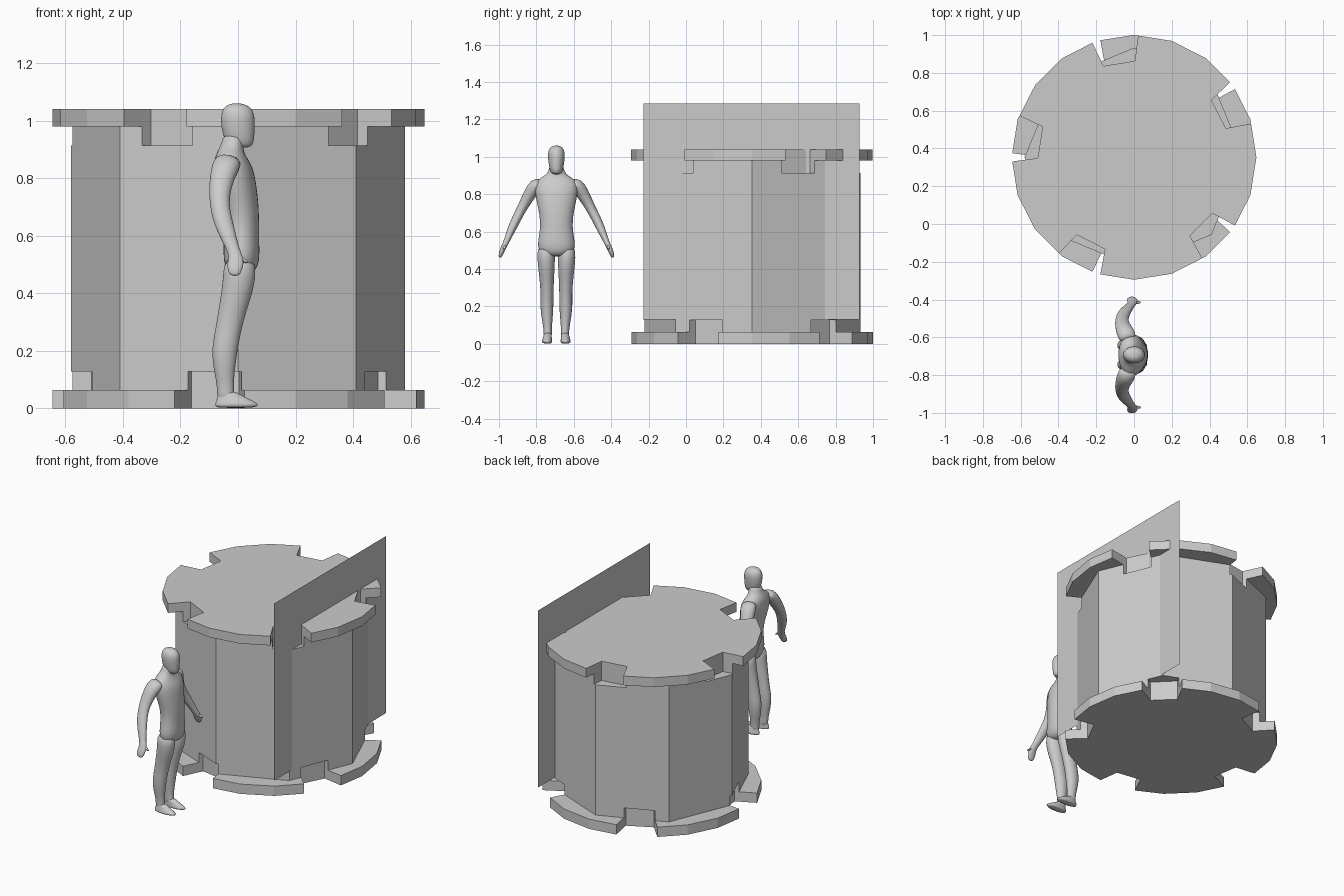
import bpy, bmesh, math
from mathutils import Vector

CY = 0.353      # drum axis in y
MY = -0.693     # figure axis in y


def make(name, bm):
    bmesh.ops.recalc_face_normals(bm, faces=bm.faces)
    me = bpy.data.meshes.new(name)
    bm.to_mesh(me)
    bm.free()
    ob = bpy.data.objects.new(name, me)
    bpy.context.collection.objects.link(ob)
    return ob


def add_prism(bm, pts, z0, z1):
    lo = [bm.verts.new((x, y, z0)) for x, y in pts]
    hi = [bm.verts.new((x, y, z1)) for x, y in pts]
    bm.faces.new(lo[::-1])
    bm.faces.new(hi)
    n = len(pts)
    for i in range(n):
        j = (i + 1) % n
        bm.faces.new((lo[i], lo[j], hi[j], hi[i]))


def drum(name, sides, r, z0, z1):
    bm = bmesh.new()
    add_prism(bm, [(r * math.cos(2 * math.pi * i / sides), CY + r * math.sin(2 * math.pi * i / sides))
                   for i in range(sides)], z0, z1)
    return make(name, bm)


# five tapered notches around the axis
def notch_cutter(name, start, z0, z1):
    bm = bmesh.new()
    for k in range(5):
        a = math.radians(start + 72 * k)
        c, s = math.cos(a), math.sin(a)
        add_prism(bm, [(r * c - t * s, CY + r * s + t * c) for r, t in
                       ((0.503, -0.084), (0.75, -0.157), (0.75, 0.157), (0.503, 0.084))], z0, z1)
    ob = make(name, bm)
    ob.hide_render = True
    return ob


def cut(ob, cutter):
    m = ob.modifiers.new("notches", 'BOOLEAN')
    m.operation = 'DIFFERENCE'
    m.solver = 'EXACT'
    m.object = cutter
    bpy.context.view_layer.objects.active = ob
    bpy.ops.object.modifier_apply(modifier=m.name)


# drum: octagonal body, two notched 20-sided end plates
body = drum("drum_body", 8, 0.58, 0.003, 1.036)
base = drum("base_plate", 20, 0.648, 0.0, 0.064)
top = drum("top_plate", 20, 0.648, 0.98, 1.04)
low_cut = notch_cutter("lower_notch_cutter", 45, -0.06, 0.128)
high_cut = notch_cutter("upper_notch_cutter", 27, 0.914, 1.1)
cut(body, low_cut)
cut(body, high_cut)
cut(base, low_cut)
cut(top, high_cut)
for c in (low_cut, high_cut):
    bpy.data.objects.remove(c)

# thin upright panel on the right side
bm = bmesh.new()
bm.faces.new([bm.verts.new((0.418, y, z)) for y, z in
              ((-0.228, 0.13), (0.928, 0.13), (0.928, 1.285), (-0.228, 1.285))])
make("side_panel", bm)


# figure: lofted tubes; section = (x, y, z, half depth, half width)
def loft(name, secs, sides=(1,), axis=None, n=16):
    bm = bmesh.new()
    for sgn in sides:
        rings = []
        for i, (x, y, z, a, b) in enumerate(secs):
            d = Vector((0, 0, 1))
            if axis == 'path':
                p, q = secs[max(i - 1, 0)], secs[min(i + 1, len(secs) - 1)]
                d = (Vector(q[:3]) - Vector(p[:3])).normalized()
            u = Vector((1, 0, 0))
            u = (u - d * u.dot(d)).normalized()
            v = d.cross(u)
            ring = []
            for k in range(n):
                t = 2 * math.pi * k / n
                co = Vector((x, y, z)) + u * a * math.cos(t) + v * b * math.sin(t)
                ring.append(bm.verts.new((co.x, MY + sgn * co.y, co.z)))
            rings.append(ring)
        for r0, r1 in zip(rings, rings[1:]):
            for k in range(n):
                bm.faces.new((r0[k], r0[(k + 1) % n], r1[(k + 1) % n], r1[k]))
        bm.faces.new(rings[0])
        bm.faces.new(rings[-1])
    for f in bm.faces:
        f.smooth = True
    ob = make(name, bm)
    m = ob.modifiers.new("smooth", 'SUBSURF')
    m.levels = m.render_levels = 1
    return ob


loft("torso", [(0.010, 0, 0.465, 0.035, 0.050), (0.012, 0, 0.49, 0.060, 0.098),
               (0.012, 0, 0.54, 0.065, 0.103), (0.012, 0, 0.60, 0.062, 0.090),
               (0.012, 0, 0.66, 0.063, 0.088), (0.004, 0, 0.72, 0.068, 0.098),
               (-0.008, 0, 0.78, 0.073, 0.112), (-0.016, 0, 0.84, 0.070, 0.120),
               (-0.026, 0, 0.875, 0.055, 0.108), (-0.025, 0, 0.90, 0.044, 0.062),
               (-0.018, 0, 0.92, 0.040, 0.043), (-0.012, 0, 0.96, 0.038, 0.038)])

loft("head", [(0.012, 0, 0.905, 0.030, 0.020), (0.008, 0, 0.920, 0.047, 0.033),
              (0.002, 0, 0.95, 0.056, 0.040), (0.000, 0, 0.985, 0.060, 0.045),
              (-0.001, 0, 1.02, 0.060, 0.047), (-0.002, 0, 1.045, 0.050, 0.039),
              (-0.005, 0, 1.058, 0.028, 0.022), (-0.005, 0, 1.06, 0.008, 0.008)])

loft("legs", [(0.005, 0.055, 0.53, 0.055, 0.045), (0.006, 0.055, 0.46, 0.058, 0.049),
              (-0.004, 0.053, 0.40, 0.055, 0.044), (-0.022, 0.051, 0.33, 0.049, 0.038),
              (-0.034, 0.050, 0.27, 0.046, 0.035), (-0.046, 0.051, 0.21, 0.046, 0.036),
              (-0.048, 0.050, 0.15, 0.040, 0.032), (-0.045, 0.047, 0.09, 0.030, 0.023),
              (-0.043, 0.046, 0.055, 0.030, 0.022), (-0.040, 0.046, 0.02, 0.032, 0.022)],
     sides=(1, -1))

loft("feet", [(-0.010, 0.048, 0.001, 0.068, 0.024), (-0.002, 0.050, 0.012, 0.080, 0.029),
              (-0.010, 0.049, 0.024, 0.068, 0.026), (-0.026, 0.047, 0.042, 0.046, 0.022),
              (-0.042, 0.046, 0.062, 0.030, 0.020)], sides=(1, -1))

loft("arms", [(-0.030, 0.075, 0.865, 0.045, 0.025), (-0.040, 0.110, 0.850, 0.050, 0.040),
              (-0.055, 0.140, 0.805, 0.044, 0.036), (-0.064, 0.168, 0.755, 0.038, 0.029),
              (-0.064, 0.195, 0.705, 0.034, 0.026), (-0.054, 0.220, 0.655, 0.034, 0.025),
              (-0.036, 0.243, 0.605, 0.029, 0.022), (-0.018, 0.264, 0.555, 0.022, 0.016),
              (-0.008, 0.275, 0.530, 0.024, 0.015), (-0.008, 0.288, 0.505, 0.030, 0.014),
              (-0.012, 0.297, 0.480, 0.025, 0.012), (-0.012, 0.303, 0.460, 0.016, 0.007)],
     sides=(1, -1), axis='path')

loft("thumbs", [(-0.002, 0.278, 0.530, 0.014, 0.010), (0.018, 0.276, 0.518, 0.012, 0.009),
                (0.034, 0.280, 0.505, 0.007, 0.006)], sides=(1, -1), n=8)
